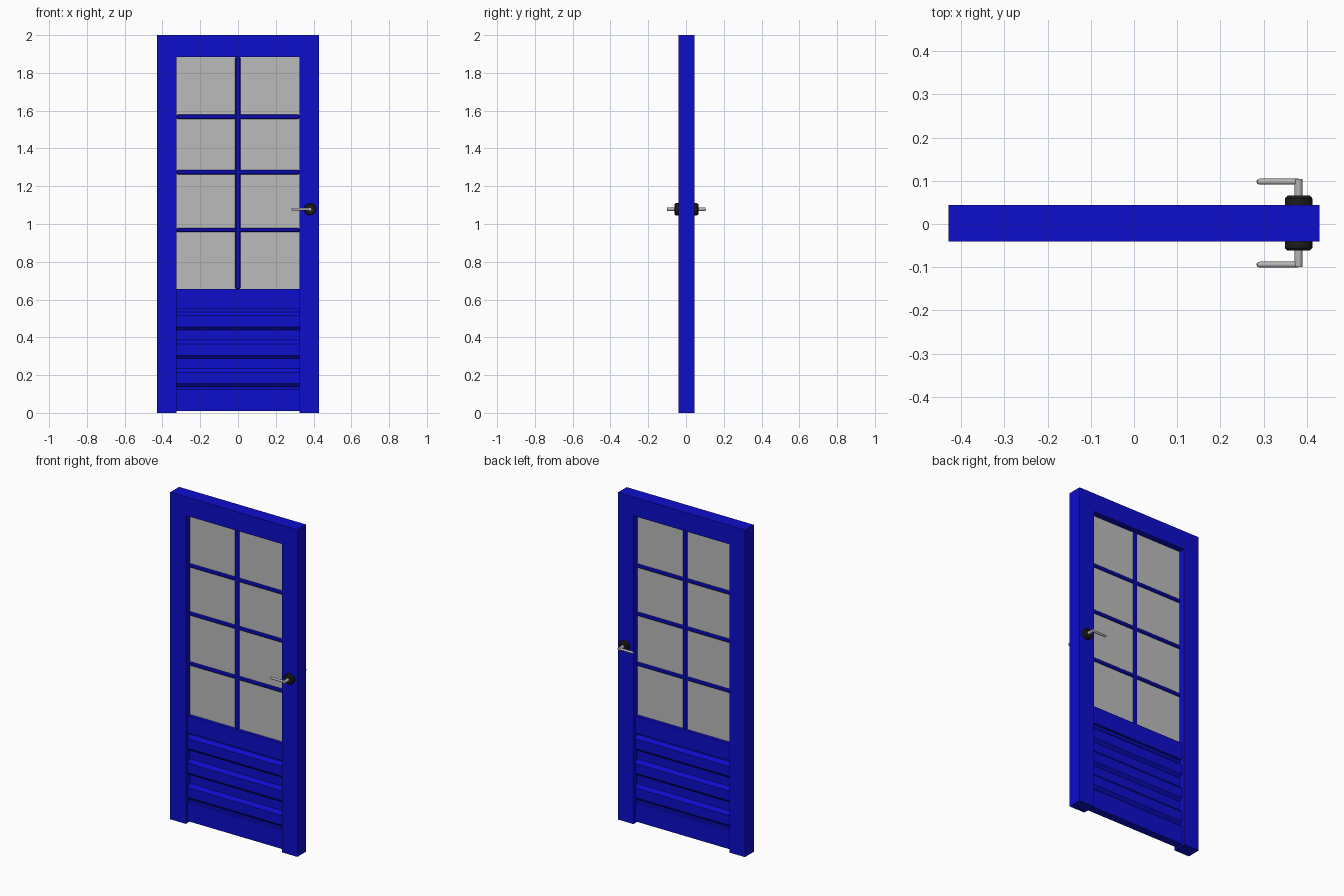
import bpy, bmesh
from math import pi
from mathutils import Matrix, Vector

cube = bpy.data.objects.get("Cube")
if cube:
    bpy.data.objects.remove(cube, do_unlink=True)


def material(name, rgb):
    m = bpy.data.materials.new(name)
    m.use_nodes = True
    color = (*rgb, 1)
    m.diffuse_color = color
    m.node_tree.nodes["Principled BSDF"].inputs["Base Color"].default_value = color
    return m


BLUE = material("blue paint", (0.004, 0.004, 0.6))
GLASS = material("grey glass", (0.5, 0.5, 0.5))
BLACK = material("black plastic", (0.012, 0.012, 0.012))
METAL = material("satin metal", (0.46, 0.46, 0.46))


def finish(name, bm, mat, smooth=False):
    bmesh.ops.recalc_face_normals(bm, faces=bm.faces)
    me = bpy.data.meshes.new(name)
    bm.to_mesh(me)
    bm.free()
    me.materials.append(mat)
    ob = bpy.data.objects.new(name, me)
    bpy.context.collection.objects.link(ob)
    if smooth:
        bpy.ops.object.select_all(action="DESELECT")
        ob.select_set(True)
        bpy.context.view_layer.objects.active = ob
        bpy.ops.object.shade_smooth_by_angle(angle=0.6)
    return ob


def box(name, x, y, z, mat, chamfer=0):
    """Box given by its x, y and z ranges."""
    bm = bmesh.new()
    bmesh.ops.create_cube(bm, size=1)
    for v in bm.verts:
        for i, (a, b) in enumerate((x, y, z)):
            v.co[i] = a if v.co[i] < 0 else b
    ob = finish(name, bm, mat)
    if chamfer:
        mod = ob.modifiers.new("chamfer", "BEVEL")
        mod.width = chamfer
        mod.segments = 1
    return ob


def prism(name, profile, half, mat):
    """Extrude a (y, z) profile along x."""
    bm = bmesh.new()
    face = bm.faces.new([bm.verts.new((-half, y, z)) for y, z in profile])
    out = bmesh.ops.extrude_face_region(bm, geom=[face])
    bmesh.ops.translate(bm, vec=(2 * half, 0, 0),
                        verts=[g for g in out["geom"] if isinstance(g, bmesh.types.BMVert)])
    return finish(name, bm, mat)


def rod(name, start, end, rings, mat, sides=32):
    """Turned rod: rings are (fraction along, radius)."""
    start, end = Vector(start), Vector(end)
    axis = end - start
    turn = axis.to_track_quat("Z", "Y").to_matrix().to_4x4()
    bm = bmesh.new()
    loops = []
    for t, r in rings:
        place = Matrix.Translation(start + axis * t) @ turn
        loops.append([bm.verts.new(place @ (Matrix.Rotation(2 * pi * k / sides, 4, "Z") @ Vector((r, 0, 0))))
                      for k in range(sides)])
    for a, b in zip(loops, loops[1:]):
        for k in range(sides):
            j = (k + 1) % sides
            bm.faces.new((a[k], a[j], b[j], b[k]))
    bm.faces.new(loops[0])
    bm.faces.new(loops[-1])
    return finish(name, bm, mat, smooth=True)


W, IN, D, C = 0.43, 0.325, 0.0425, 0.002  # half width, opening, half depth, depth centre
FACE = (C - D, C + D)
GLASS_LOW, GLASS_TOP = 0.655, 1.885

# Outer frame
box("left_stile", (IN, W), FACE, (0, 2), BLUE)
box("right_stile", (-W, -IN), FACE, (0, 2), BLUE)
box("top_rail", (-IN, IN), FACE, (GLASS_TOP, 2), BLUE)

# Glazing and its bars
box("glass", (-IN, IN), (C - 0.004, C + 0.004), (GLASS_LOW, GLASS_TOP), GLASS)
box("upright_glazing_bar", (-0.015, 0.013), (C - 0.014, C + 0.014),
    (GLASS_LOW, GLASS_TOP), BLUE, 0.006)
for i, z in enumerate((0.968, 1.274, 1.568)):
    box(f"cross_glazing_bar_{i + 1}", (-IN, IN), (C - 0.013, C + 0.013),
        (z - 0.011, z + 0.011), BLUE, 0.005)

# Slatted lower panel
OUT, REC = 0.024, 0.007
box("lock_rail", (-IN, IN), (C - OUT, C + OUT), (0.55, GLASS_LOW), BLUE)
box("bottom_rail", (-IN, IN), (C - OUT, C + OUT), (0.01, 0.125), BLUE)
box("panel_core", (-IN, IN), (C - REC, C + REC), (0.1, 0.6), BLUE)
for i, low in enumerate((0.138, 0.288, 0.438)):
    half = [(REC, low), (OUT, low + 0.017), (OUT, low + 0.077), (REC, low + 0.097)]
    profile = [(C + y, z) for y, z in half] + [(C - y, z) for y, z in reversed(half)]
    prism(f"slat_{i + 1}", profile, IN, BLUE)

# Handle on each face
HX, HZ = 0.381, 1.078
for side, s in (("front", -1), ("back", 1)):
    def at(x, d):
        return (x, C + s * d, HZ)
    rod(f"{side}_handle_rose", at(HX, D), at(HX, D + 0.021),
        [(0, 0.032), (0.7, 0.032), (1, 0.026)], BLACK)
    rod(f"{side}_handle_stem", at(HX, D + 0.015), at(HX, 0.102), [(0, 0.0095), (1, 0.0095)], METAL)
    rod(f"{side}_handle_lever", at(HX, 0.096), at(0.284, 0.096),
        [(0, 0.0068), (0.93, 0.0068), (0.98, 0.005), (1, 0.002)], METAL)
